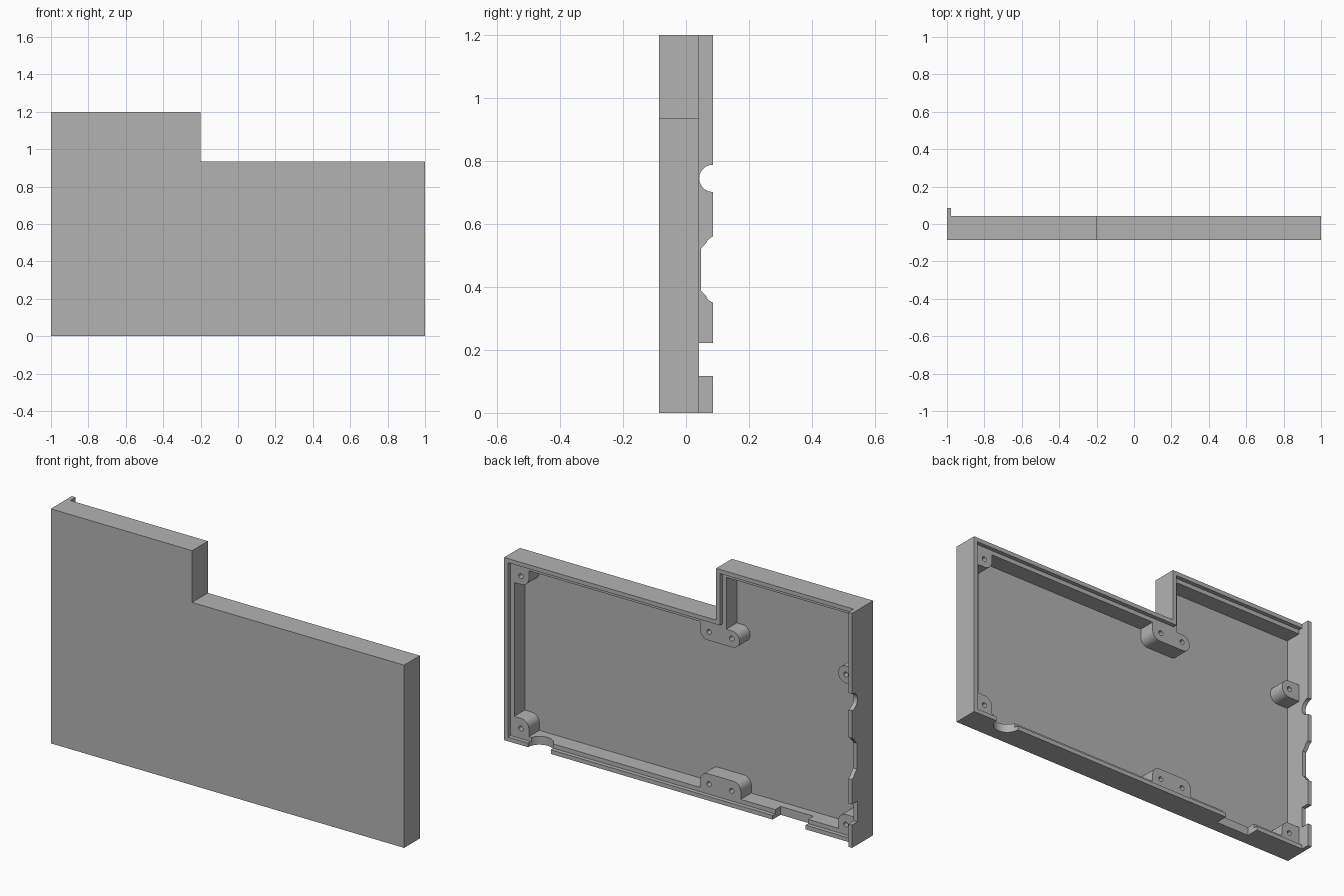
import bpy, bmesh
from math import cos, sin, pi, radians

cube = bpy.data.objects.get("Cube")
if cube:
    bpy.data.objects.remove(cube, do_unlink=True)

grey = bpy.data.materials.new("plain grey")
grey.use_nodes = True
colour = (0.45, 0.45, 0.45, 1)
grey.diffuse_color = colour
grey.node_tree.nodes["Principled BSDF"].inputs["Base Color"].default_value = colour

# Levels along y and wall sizes
BACK, LEDGE, RIM, LIP = -0.085, 0.021, 0.042, 0.085
FLOOR = -0.064
THIN, THICK = 0.0213, 0.043
W, LOW, HIGH, STEP = 1.0, 0.935, 1.2, -0.2


def prism(name, pts, lo, hi, axis="y"):
    """Extrude a profile: (x, z) along y, (y, z) along x."""
    place = {"y": lambda p, d: (p[0], d, p[1]), "x": lambda p, d: (d, p[0], p[1])}[axis]
    bm = bmesh.new()
    face = bm.faces.new([bm.verts.new(place(p, lo)) for p in pts])
    new = bmesh.ops.extrude_face_region(bm, geom=[face])["geom"]
    for v in new:
        if isinstance(v, bmesh.types.BMVert):
            v.co["xyz".index(axis)] = hi
    bmesh.ops.recalc_face_normals(bm, faces=bm.faces)
    mesh = bpy.data.meshes.new(name)
    bm.to_mesh(mesh)
    bm.free()
    mesh.materials.append(grey)
    obj = bpy.data.objects.new(name, mesh)
    bpy.context.collection.objects.link(obj)
    return obj


def rect(a0, a1, b0, b1):
    return [(a0, b0), (a1, b0), (a1, b1), (a0, b1)]


def arc(ca, cb, r, start, end, n):
    return [(ca + r * cos(start + (end - start) * i / n),
             cb + r * sin(start + (end - start) * i / n)) for i in range(n + 1)]


def circle(ca, cb, r, n=32):
    return arc(ca, cb, r, 0, 2 * pi, n)[:-1]


def rounded(x0, x1, z0, z1, corners, r=0.042):
    """Rectangle with the listed corners rounded, counter-clockwise from low x, low z."""
    pts = []
    for i, (x, z) in enumerate(rect(x0, x1, z0, z1)):
        if i in corners:
            cx = x + (r if i in (0, 3) else -r)
            cz = z + (r if i in (0, 1) else -r)
            pts += arc(cx, cz, r, pi + i * pi / 2, pi * 1.5 + i * pi / 2, 8)
        else:
            pts.append((x, z))
    return pts


def outline(t, side):
    """Stepped outline inset by t, and by side at the lip wall."""
    return [(side - W, t), (W - t, t), (W - t, LOW - t), (STEP - t, LOW - t),
            (STEP - t, HIGH - t), (side - W, HIGH - t)]


def cut(obj, cutter):
    mod = obj.modifiers.new("cut", "BOOLEAN")
    mod.operation = "DIFFERENCE"
    mod.solver = "EXACT"
    mod.object = cutter
    bpy.context.view_layer.objects.active = obj
    bpy.ops.object.modifier_apply(modifier=mod.name)
    bpy.data.objects.remove(cutter, do_unlink=True)


def smooth(obj):
    bpy.ops.object.select_all(action="DESELECT")
    obj.select_set(True)
    bpy.context.view_layer.objects.active = obj
    bpy.ops.object.shade_smooth_by_angle(angle=radians(30))


# Tray: stepped shell, one wall taller than the rest, rebated rim
tray = prism("tray_shell", outline(0, 0), BACK, LIP)
cut(tray, prism("rim_cutter", rect(THIN - W, 2, -1, 2), RIM, 1))
cut(tray, prism("rebate_cutter", outline(THIN, THIN), LEDGE, 0.2))
cut(tray, prism("cavity_cutter", outline(THICK, THIN), FLOOR, 0.3))

# Bottom wall openings: round cable hole and rectangular port
port = prism("port_cutter", rect(-0.706, -0.52, -0.1, 0.06), -0.022, 0.2)
cut(tray, port)
cable = prism("cable_cutter", circle(0, 0, 0.065), -0.08, 0.08)
for v in cable.data.vertices:
    x, y, z = v.co
    v.co = (0.8 + x, RIM + z, y - 0.03)
bm = bmesh.new()
bm.from_mesh(cable.data)
bmesh.ops.recalc_face_normals(bm, faces=bm.faces)
bm.to_mesh(cable.data)
bm.free()
cut(tray, cable)

# Lip openings: round, sloped and rectangular
half = [(0.085, 0.105), (0.078, 0.101), (0.069, 0.094), (0.064, 0.084),
        (0.052, 0.072), (0.047, 0.066)]
mid = 0.455
sloped = ([(0.2, mid + 0.105)] + [(y, mid + d) for y, d in half]
          + [(y, mid - d) for y, d in reversed(half)] + [(0.2, mid - 0.105)])
slot = [(0.2, 0.702)] + arc(0.085, 0.745, 0.043, pi * 1.5, pi / 2, 20) + [(0.2, 0.788)]
for profile in (slot, sloped, rect(RIM, 0.2, 0.117, 0.222)):
    cut(tray, prism("lip_cutter", profile, -1.1, -0.95, "x"))
smooth(tray)

# Screw bosses: profile and hole centres
IN, TOP, EDGE = W - THICK, LOW - THICK, THIN - W
LO, HI = 0.073, 0.852
bosses = {
    "top_left_boss": (rounded(0.875, IN, 0.81, TOP, [0]), [(0.92, HI)]),
    "bottom_left_boss": (rounded(0.875, IN, THICK, 0.125, [3]), [(0.92, LO)]),
    "bottom_right_boss": (rounded(EDGE, -0.877, THICK, 0.125, [2]), [(-0.92, LO)]),
    "side_boss": (rounded(EDGE, -0.877, 0.797, 0.885, [1, 2]), [(-0.92, 0.841)]),
    "top_middle_boss": (rounded(-0.318, -0.095, 0.808, TOP + 0.002, [0, 1, 3]),
                        [(-0.145, HI), (-0.273, HI)]),
    "bottom_middle_boss": (rounded(-0.325, -0.095, THICK, 0.125, [2, 3]),
                           [(-0.145, LO), (-0.273, LO)]),
}
# The upper middle boss runs square into the wall on its outer side
bosses["top_middle_boss"] = (rounded(-0.318, -0.095, 0.808, TOP, [0, 1, 3], 0.0415),
                             bosses["top_middle_boss"][1])
for name, (profile, holes) in bosses.items():
    boss = prism(name, profile, FLOOR, LEDGE)
    for x, z in holes:
        cut(boss, prism("hole_cutter", circle(x, z, 0.0125, 20), -0.05, 0.1))
    smooth(boss)
